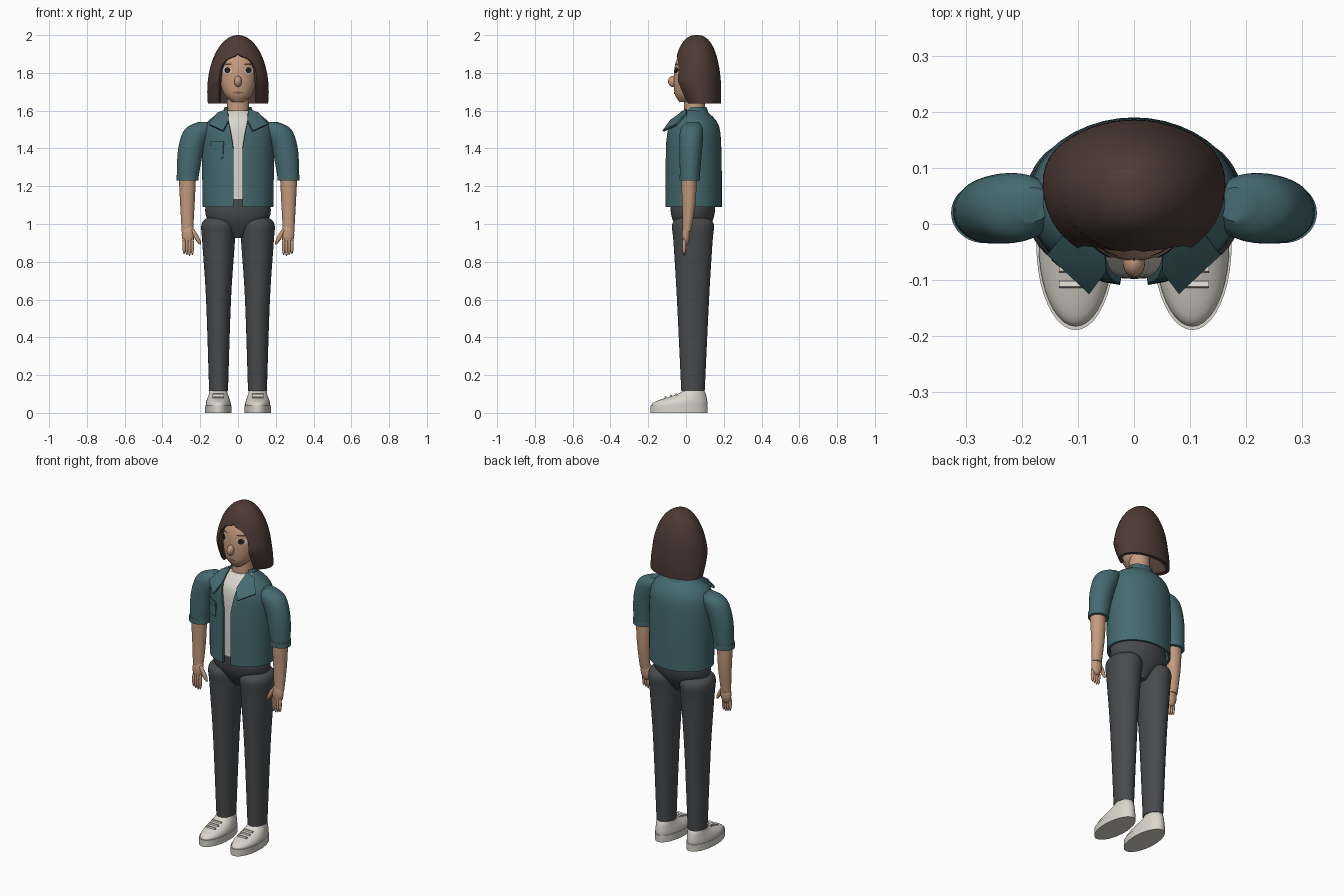
import bpy, bmesh, math
from mathutils import Matrix

cube = bpy.data.objects.get("Cube")
if cube:
    bpy.data.objects.remove(cube, do_unlink=True)


def material(name, *rgb):
    mat = bpy.data.materials.new(name)
    mat.use_nodes = True
    mat.diffuse_color = (*rgb, 1)
    shader = mat.node_tree.nodes["Principled BSDF"]
    shader.inputs["Base Color"].default_value = (*rgb, 1)
    shader.inputs["Roughness"].default_value = .8
    return mat


HAIR = material("dark brown hair", .075, .043, .036)
SKIN = material("skin", .56, .33, .21)
TEAL = material("teal cloth", .06, .145, .165)
WHITE = material("off white", .7, .67, .61)
CHARCOAL = material("charcoal cloth", .065, .07, .075)
LIPS = material("lips", .3, .13, .09)
EYE = material("eye brown", .025, .012, .008)


def finish(name, bm, mat, mirror=False, thick=0):
    mesh = bpy.data.meshes.new(name)
    bm.to_mesh(mesh)
    bm.free()
    ob = bpy.data.objects.new(name, mesh)
    bpy.context.collection.objects.link(ob)
    mesh.materials.append(mat)
    if thick:
        ob.modifiers.new("thickness", 'SOLIDIFY').thickness = thick
    if mirror:
        ob.modifiers.new("mirror", 'MIRROR').use_mirror_merge = False
    bpy.ops.object.select_all(action='DESELECT')
    ob.select_set(True)
    bpy.context.view_layer.objects.active = ob
    bpy.ops.object.convert(target='MESH')
    bpy.ops.object.shade_smooth_by_angle(angle=math.radians(40))


def smooth(rings, y=0, x=0, steps=5):
    """Curve through ovals (height, half width, half depth), each with an optional own y and x."""
    rings = [tuple(ring) + (y, x)[len(ring) - 3:] for ring in rings]
    padded = rings[:1] + rings + rings[-1:]
    fine = []
    for before, start, end, after in zip(padded, padded[1:], padded[2:], padded[3:]):
        for step in range(steps):
            t = step / steps
            fine.append([b + t / 2 * (c - a + t * (2*a - 5*b + 4*c - d + t * (3*b - 3*c + d - a)))
                         for a, b, c, d in zip(before, start, end, after)])
    return fine + rings[-1:]


def loft(name, mat, rings, y=0, x=0, mirror=False, gap=None, thick=0, steps=5):
    """Skin over ovals from bottom to top; a gap rule leaves the front open."""
    segments = 40
    bm = bmesh.new()
    rows = []
    for z, width, depth, cy, cx in smooth(rings, y, x, steps):
        start = math.asin(min(.99, gap(z) / width)) if gap else 0
        row = []
        for i in range(segments + 1):
            angle = start + (math.tau - 2 * start) * i / segments
            row.append(bm.verts.new((cx + width * math.sin(angle), cy - depth * math.cos(angle), z)))
        rows.append(row)
    for low, high in zip(rows, rows[1:]):
        for i in range(segments):
            bm.faces.new((low[i], low[i + 1], high[i + 1], high[i]))
    if not gap:
        bm.faces.new(rows[0][segments:0:-1])
    if not gap or gap(z) == 0:
        bm.faces.new(rows[-1][:segments])
    bmesh.ops.remove_doubles(bm, verts=bm.verts, dist=.0001)
    finish(name, bm, mat, mirror, thick)


def oval(name, mat, centre, size, mirror=False, tilt=0):
    bm = bmesh.new()
    place = Matrix.Translation(centre) @ Matrix.Rotation(tilt, 4, 'Y') @ Matrix.Diagonal((*size, 1))
    bmesh.ops.create_uvsphere(bm, u_segments=20, v_segments=12, radius=1, matrix=place)
    finish(name, bm, mat, mirror)


def patch(name, mat, surface, centre, size, lift, power=1, mirror=False, thick=0):
    """Rounded plate laid on the front of a smoothed loft."""
    def point(u, v):
        px, pz = centre[0] + size[0] * u, centre[1] + size[1] * v
        for a, b in zip(surface, surface[1:]):
            if a[0] <= pz <= b[0]:
                f = (pz - a[0]) / (b[0] - a[0])
                z, width, depth, cy, cx = [p + (q - p) * f for p, q in zip(a, b)]
                return px, cy - depth * math.sqrt(1 - (px / width) ** 2) - lift, pz

    bm = bmesh.new()
    count = 24
    middle = bm.verts.new(point(0, 0))
    rows = []
    for scale in (.5, 1):
        row = []
        for i in range(count):
            c, s = math.cos(math.tau * i / count), math.sin(math.tau * i / count)
            row.append(bm.verts.new(point(math.copysign(abs(c) ** power, c) * scale,
                                          math.copysign(abs(s) ** power, s) * scale)))
        rows.append(row)
    inner, outer = rows
    for i in range(count):
        bm.faces.new((middle, inner[i - 1], inner[i]))
        bm.faces.new((inner[i - 1], outer[i - 1], outer[i], inner[i]))
    finish(name, bm, mat, mirror, thick)


# Head and face
head = [(1.645, .03, .035, 0), (1.69, .075, .07, .01), (1.78, .1, .095, .03),
        (1.87, .095, .09, .04), (1.94, .05, .05, .05)]
loft("head", SKIN, head)
loft("neck", SKIN, [(1.54, .062, .058), (1.7, .056, .055)], y=.045)
oval("nose", SKIN, (0, -.068, 1.755), (.02, .027, .03))
face = smooth(head)
patch("eye_whites", WHITE, face, (.058, 1.813), (.025, .017), .003, mirror=True)
patch("irises", EYE, face, (.056, 1.814), (.016, .016), .006, mirror=True)
patch("eyebrows", HAIR, face, (.056, 1.846), (.028, .004), .004, mirror=True)
patch("mouth", LIPS, face, (0, 1.695), (.028, .006), .003)

# Bob haircut: a dome whose lower strands sweep back, with an arched face opening
hair = []
for degrees in range(-12, 90, 3):
    angle = math.radians(degrees)
    z, round_off = 1.7 + .3 * math.sin(angle), math.cos(angle)
    sweep = max(0, 1.76 - z) / 4
    hair.append((z, .163 * round_off, (.13 - sweep) * round_off ** .8, .056 + sweep))
loft("hair", HAIR, hair, thick=.02, steps=1,
     gap=lambda z: .1 * math.sqrt(max(0, 1 - ((z - 1.7) / .19) ** 4)))

# Open jacket over a shirt
jacket = [(1.09, .187, .15), (1.4, .19, .147), (1.53, .17, .13), (1.6, .08, .065)]
loft("jacket", TEAL, jacket, y=.04, thick=.012, gap=lambda z: max(.025, .18 * z - .228))
loft("shirt", WHITE, [(max(z, 1.13), width * .93, depth * .92) for z, width, depth in jacket], y=.04)
loft("collar_band", TEAL, [(1.57, .09, .075), (1.62, .07, .055)], y=.052, thick=.01, gap=lambda z: .058)
bm = bmesh.new()
outline = [(.055, 0, 1.61), (.05, -.085, 1.55), (.08, -.125, 1.495), (.155, -.055, 1.53), (.11, 0, 1.59)]
centre = bm.verts.new((.085, -.085, 1.548))
corners = [bm.verts.new(p) for p in outline]
for i in range(len(corners)):
    bm.faces.new((centre, corners[i - 1], corners[i]))
finish("collar_flaps", bm, TEAL, mirror=True, thick=.012)
front = smooth(jacket, y=.04)
patch("chest_pocket", TEAL, front, (-.112, 1.39), (.032, .045), .006, power=.3, thick=.006)
patch("pocket_flap", TEAL, front, (-.112, 1.425), (.035, .014), .012, power=.3, thick=.006)
loft("sleeves", TEAL, [(1.235, .056, .051, .02, .267), (1.39, .068, .06, .025, .25),
                       (1.5, .073, .06, .03, .21), (1.54, .03, .03, .035, .18)], mirror=True)
loft("sleeve_cuffs", TEAL, [(1.23, .059, .054), (1.26, .059, .054)], y=.02, x=.267, mirror=True)

# Arms and hands
loft("arms", SKIN, [(.96, .03, .022, .005), (1.1, .038, .035), (1.26, .046, .042)],
     y=.015, x=.268, mirror=True)
oval("palms", SKIN, (.264, 0, .945), (.034, .021, .06), mirror=True)
for i, finger in enumerate(("index", "middle", "ring", "little")):
    oval(finger + "_fingers", SKIN, (.242 + .0145 * i, -.01, .885),
         (.009, .01, .055 - .005 * abs(i - 1)), mirror=True)
oval("thumbs", SKIN, (.222, -.008, .935), (.012, .012, .05), mirror=True, tilt=.5)

# Trousers
loft("trouser_hips", CHARCOAL, [(.925, .03, .05), (1.03, .165, .11), (1.14, .162, .12)], y=.036)
loft("trouser_legs", CHARCOAL, [(.115, .05, .062), (.6, .066, .085), (.9, .086, .103),
                                (1, .09, .11), (1.035, .055, .07)], y=.037, x=.103, mirror=True)

# Laced shoes
loft("shoe_soles", WHITE, [(0, .07, .152), (.04, .07, .152)], y=-.037, x=.104, mirror=True)
loft("shoe_uppers", WHITE, [(.036, .066, .148, -.036), (.06, .064, .138, -.025),
                            (.1, .05, .075, .03), (.125, .045, .052, .04)], x=.104, mirror=True)
bm = bmesh.new()
for i in range(3):
    place = Matrix.Translation((.104, .028 * i - .108, .084 + .007 * i)) @ Matrix.Rotation(-.3, 4, 'X')
    bmesh.ops.create_cube(bm, size=1, matrix=place @ Matrix.Diagonal((.06, .01, .009, 1)))
finish("shoe_laces", bm, WHITE, mirror=True)
